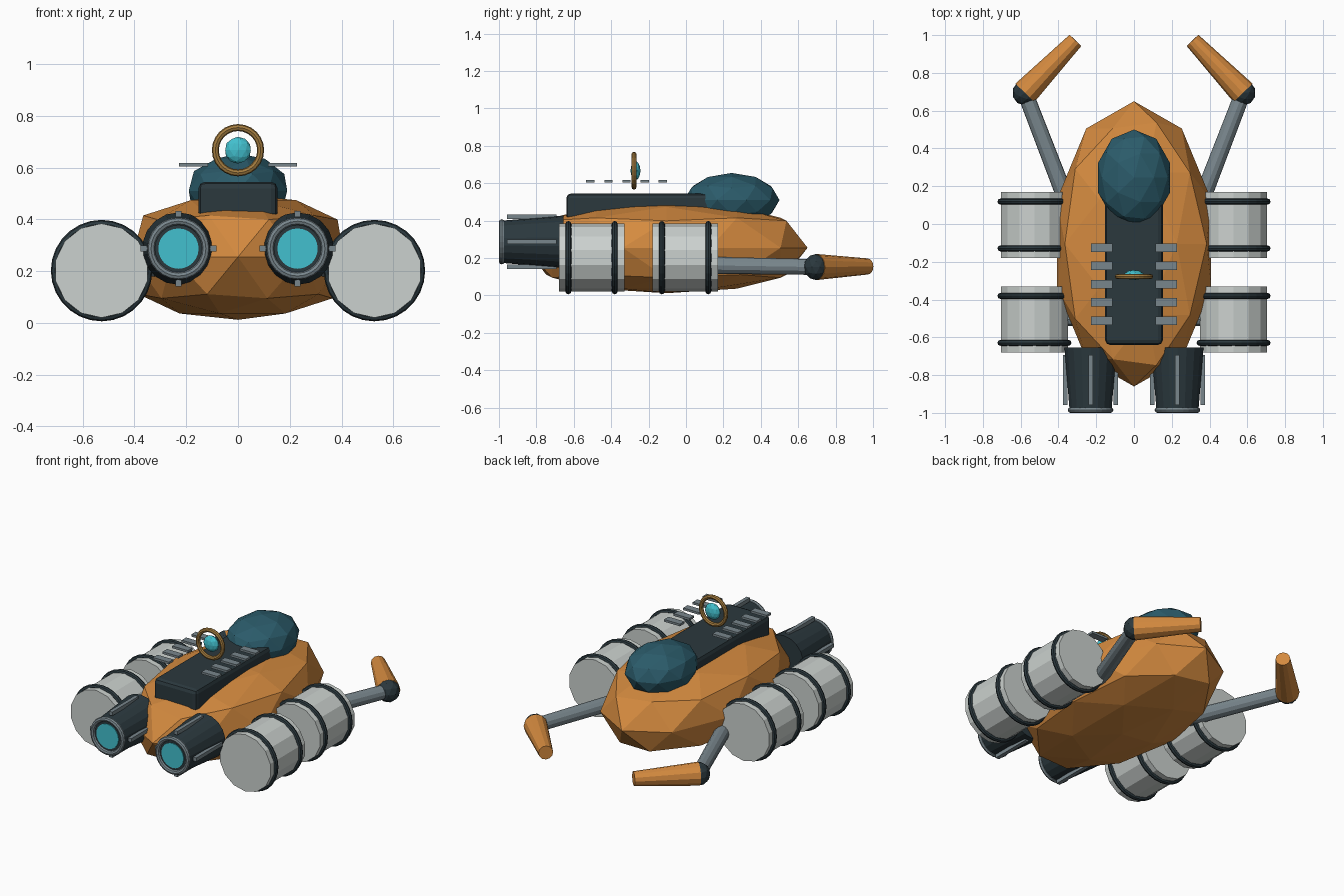
import bpy, bmesh, math
from mathutils import Vector, Matrix

if "Cube" in bpy.data.objects:
    bpy.data.objects.remove(bpy.data.objects["Cube"])


def material(name, rgb):
    m = bpy.data.materials.new(name)
    m.diffuse_color = (*rgb, 1)
    m.use_nodes = True
    m.node_tree.nodes["Principled BSDF"].inputs["Base Color"].default_value = m.diffuse_color
    return m


ORANGE = material("orange_paint", (0.66, 0.255, 0.05))
TEAL = material("teal_canopy", (0.024, 0.105, 0.145))
DARK = material("dark_slate", (0.024, 0.04, 0.048))
WHITE = material("pale_grey", (0.60, 0.64, 0.62))
GREY = material("steel_grey", (0.19, 0.24, 0.265))
CYAN = material("cyan_glow", (0.055, 0.53, 0.62))
GOLD = material("brass", (0.376, 0.205, 0.05))


def finish(bm, name, mat):
    bmesh.ops.recalc_face_normals(bm, faces=bm.faces[:])
    me = bpy.data.meshes.new(name)
    bm.to_mesh(me)
    bm.free()
    ob = bpy.data.objects.new(name, me)
    bpy.context.collection.objects.link(ob)
    me.materials.append(mat)
    return ob


def ball(name, loc, scale, mat, boxy=1.0, subdiv=2):
    """Faceted ellipsoid; boxy below 1 fills out the height profile."""
    bm = bmesh.new()
    bmesh.ops.create_icosphere(bm, subdivisions=subdiv, radius=1)
    for v in bm.verts:
        v.co.z = math.copysign(abs(v.co.z) ** boxy, v.co.z)
        v.co = Vector(loc) + v.co * Vector(scale)
    return finish(bm, name, mat)


def rod(name, a, b, r1, r2, mat, sides=12):
    """Tapered cylinder from point a to point b."""
    a, b = Vector(a), Vector(b)
    d = b - a
    if abs(d.x) + abs(d.z) < 1e-6:
        rot = Matrix.Rotation(math.copysign(math.pi / 2, -d.y), 4, 'X')
    else:
        rot = d.to_track_quat('Z', 'Y').to_matrix().to_4x4()
    bm = bmesh.new()
    bmesh.ops.create_cone(bm, cap_ends=True, segments=sides, radius1=r1, radius2=r2,
                          depth=d.length, matrix=Matrix.Translation((a + b) / 2) @ rot)
    return finish(bm, name, mat)


def box(name, loc, size, mat, bevel=0):
    bm = bmesh.new()
    bmesh.ops.create_cube(bm, size=1)
    for v in bm.verts:
        v.co = Vector(loc) + v.co * Vector(size)
    if bevel:
        bmesh.ops.bevel(bm, geom=bm.edges[:], offset=bevel, segments=2,
                        profile=0.5, affect='EDGES')
    return finish(bm, name, mat)


def ring(name, loc, major, minor, mat, seg=24):
    """Torus whose axis runs along y."""
    bpy.ops.mesh.primitive_torus_add(location=loc, rotation=(math.pi / 2, 0, 0),
                                     major_radius=major, minor_radius=minor,
                                     major_segments=seg, minor_segments=8)
    ob = bpy.context.object
    ob.name = name
    ob.data.materials.append(mat)
    return ob


# Main body
ball("hull", (0, -0.105, 0.255), (0.43, 0.755, 0.243), ORANGE, boxy=0.65)
ball("canopy", (0, 0.245, 0.51), (0.2, 0.255, 0.145), TEAL)
box("deck", (0, -0.24, 0.4725), (0.305, 0.8, 0.145), DARK, bevel=0.025)

# Brass hoop with glowing core
ring("hoop", (0, -0.278, 0.667), 0.0875, 0.0135, GOLD)
ball("core", (0, -0.27, 0.667), (0.052, 0.027, 0.052), CYAN)

for s, side in ((-1, "left"), (1, "right")):
    # Deck slats
    for i in range(5):
        box(f"slat_{side}_{i}", (s * 0.171, -0.125 - i * 0.0965, 0.611),
            (0.112, 0.045, 0.014), GREY)

    # Headlight pod with rim, lens and four fins
    px, pz = s * 0.23, 0.287
    rod(f"pod_{side}", (px, -0.655, pz), (px, -0.985, pz), 0.14, 0.113, DARK, 18)
    ring(f"pod_rim_{side}", (px, -0.985, pz), 0.106, 0.015, GREY)
    rod(f"lens_{side}", (px, -0.97, pz), (px, -0.99, pz), 0.078, 0.078, CYAN, 24)
    for k in range(4):
        a = k * math.pi / 2
        box(f"pod_fin_{side}_{k}",
            (px + 0.134 * math.cos(a), -0.825, pz + 0.134 * math.sin(a)),
            (0.024, 0.265, 0.024), GREY)

    # Side tanks with bands and struts
    tx, tz = s * 0.527, 0.202
    for t, ty in enumerate((-0.505, -0.005)):
        rod(f"tank_{side}_{t}", (tx, ty + 0.175, tz), (tx, ty - 0.175, tz),
            0.182, 0.182, WHITE, 14)
        for b, dy in enumerate((-0.124, 0.124)):
            ring(f"tank_band_{side}_{t}_{b}", (tx, ty + dy, tz), 0.18, 0.016, DARK, 28)
        rod(f"strut_{side}_{t}", (s * 0.2, ty, 0.22), (s * 0.45, ty, 0.21),
            0.035, 0.035, GREY, 8)

    # Rear arm: upper arm, elbow, claw
    elbow = (s * 0.577, 0.695, 0.152)
    rod(f"arm_{side}", (s * 0.34, 0.08, 0.162), elbow, 0.046, 0.042, GREY, 12)
    ball(f"elbow_{side}", elbow, (0.068, 0.068, 0.07), DARK)
    rod(f"claw_{side}", elbow, (s * 0.31, 0.972, 0.155), 0.07, 0.043, ORANGE, 12)
